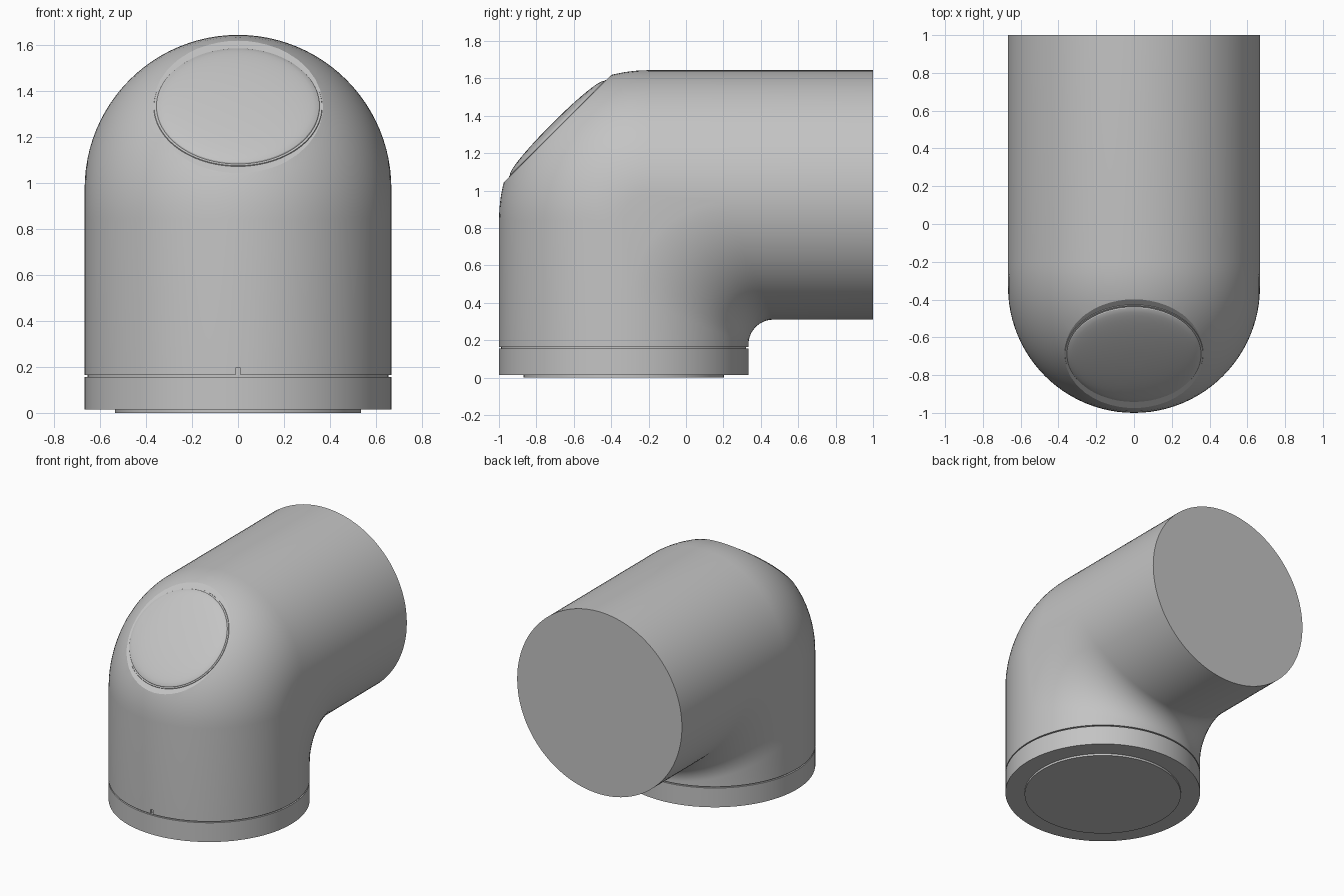
import bpy, bmesh, math
from mathutils import Vector, Matrix

if "Cube" in bpy.data.objects:
    bpy.data.objects.remove(bpy.data.objects["Cube"], do_unlink=True)

R = 0.667                 # pipe radius
AXIS_Y, AXIS_Z = -0.333, 0.977
SEAM = 0.165              # bottom of the elbow body
SEGS, ARC = 96, 20

grey = bpy.data.materials.new("light grey")
grey.use_nodes = True
grey.diffuse_color = (0.55, 0.55, 0.55, 1)
grey.node_tree.nodes["Principled BSDF"].inputs["Base Color"].default_value = grey.diffuse_color


def finish(name, bm, angle=25):
    bmesh.ops.recalc_face_normals(bm, faces=bm.faces)
    mesh = bpy.data.meshes.new(name)
    bm.to_mesh(mesh)
    bm.free()
    mesh.materials.append(grey)
    ob = bpy.data.objects.new(name, mesh)
    bpy.context.collection.objects.link(ob)
    bpy.ops.object.select_all(action='DESELECT')
    ob.select_set(True)
    bpy.context.view_layer.objects.active = ob
    bpy.ops.object.shade_smooth_by_angle(angle=math.radians(angle))
    return ob


def lathe(name, profile, matrix):
    """Solid of revolution from (radius, height) points, capped at both ends."""
    bm = bmesh.new()
    rings = [[bm.verts.new((r * math.cos(a), r * math.sin(a), h))
              for a in (math.tau * i / SEGS for i in range(SEGS))] for r, h in profile]
    for lo, hi in zip(rings, rings[1:]):
        for i in range(SEGS):
            j = (i + 1) % SEGS
            bm.faces.new((lo[i], lo[j], hi[j], hi[i]))
    bm.faces.new(rings[0])
    bm.faces.new(rings[-1])
    bmesh.ops.transform(bm, matrix=matrix, verts=bm.verts)
    return finish(name, bm)


# Elbow body: lengthwise lines, each with its own corner radius
bm = bmesh.new()
rows = []
for i in range(SEGS):
    a = math.tau * i / SEGS
    x, o = R * math.sin(a), R * math.cos(a)
    rad = 0.133 + (o if o > -1e-6 else 0.6 * (R + o))
    cy, cz = AXIS_Y - o + rad, AXIS_Z + o - rad
    path = [(AXIS_Y - o, SEAM)]
    for k in range(ARC + 1):
        t = math.pi / 2 * k / ARC
        path.append((cy - rad * math.cos(t), cz + rad * math.sin(t)))
    path.append((1.0, AXIS_Z + o))
    rows.append([bm.verts.new((x, y, z)) for y, z in path])
for i in range(SEGS):
    p, q = rows[i], rows[(i + 1) % SEGS]
    for k in range(len(p) - 1):
        bm.faces.new((p[k], p[k + 1], q[k + 1], q[k]))
bm.faces.new([r[0] for r in rows])
bm.faces.new([r[-1] for r in rows])

# Slanted flat sliced off the outer corner
out = Vector((0, -1, 1)).normalized()
flat_centre = Vector((0, AXIS_Y, AXIS_Z)) + out * 0.5
cut = bmesh.ops.bisect_plane(bm, geom=bm.verts[:] + bm.edges[:] + bm.faces[:],
                             plane_co=flat_centre, plane_no=out, clear_outer=True)
rim = [e for e in cut["geom_cut"] if isinstance(e, bmesh.types.BMEdge)]
bmesh.ops.holes_fill(bm, edges=rim, sides=0)
body = finish("elbow_body", bm)

# Small alignment notch at the front of the seam
bm = bmesh.new()
bmesh.ops.create_cube(bm, size=1, matrix=Matrix.Translation((0, -1, 0.17))
                      @ Matrix.Diagonal((0.02, 0.03, 0.05, 1)))
cutter = finish("notch_cutter", bm)
cutter.hide_render = True
cutter.hide_set(True)
cutter.display_type = 'WIRE'
mod = body.modifiers.new("notch", 'BOOLEAN')
mod.operation, mod.object, mod.solver = 'DIFFERENCE', cutter, 'EXACT'
bpy.context.view_layer.objects.active = body
bpy.ops.object.modifier_apply(modifier=mod.name)
bpy.data.objects.remove(cutter, do_unlink=True)

# Shallow domed cover on the slanted flat
dome = [(0.368, -0.005), (0.365, 0.004)]
dome += [(0.355 * math.cos(t), 0.004 + 0.037 * math.sin(t))
         for t in (math.pi / 2 * k / 12 for k in range(12))]
lathe("corner_cover", dome,
      Matrix.Translation(flat_centre) @ out.to_track_quat('Z', 'Y').to_matrix().to_4x4())

# Base collar, recessed seam and bottom plate
stand = Matrix.Translation((0, AXIS_Y, 0))
lathe("base_collar", [(R, 0.015), (R, 0.156)], stand)
lathe("seam_neck", [(R - 0.012, 0.15), (R - 0.012, 0.17)], stand)
lathe("bottom_plate", [(0.535, 0), (0.535, 0.02)], stand)
